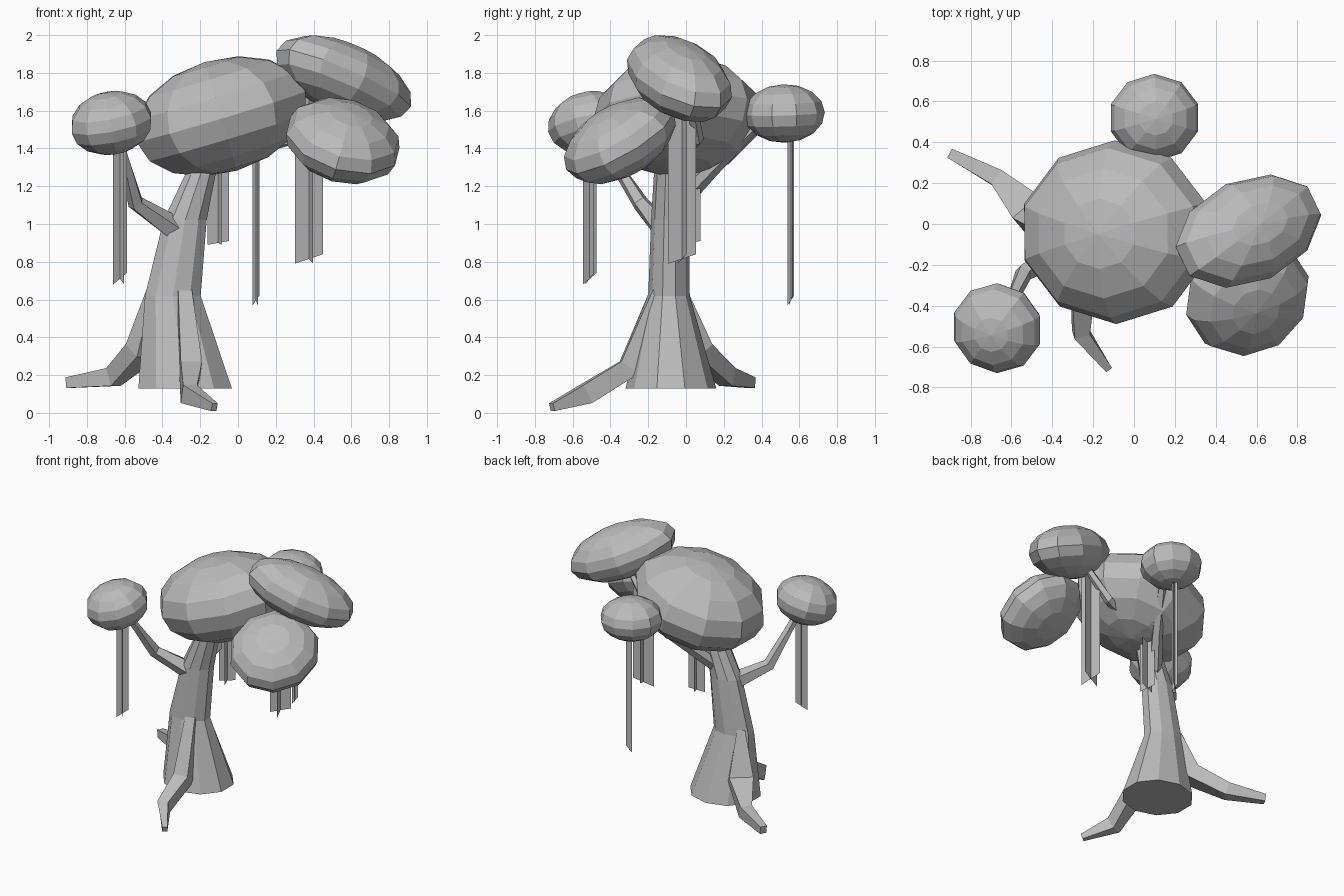
import bpy, bmesh, math
from mathutils import Vector, Matrix

cube = bpy.data.objects.get("Cube")
if cube:
    bpy.data.objects.remove(cube, do_unlink=True)

GREY = (0.5, 0.5, 0.5, 1.0)
mat = bpy.data.materials.new("plain_grey")
mat.use_nodes = True
mat.diffuse_color = GREY
mat.node_tree.nodes["Principled BSDF"].inputs["Base Color"].default_value = GREY


def add_object(name, bm):
    bmesh.ops.recalc_face_normals(bm, faces=bm.faces)
    mesh = bpy.data.meshes.new(name)
    bm.to_mesh(mesh)
    bm.free()
    mesh.materials.append(mat)
    obj = bpy.data.objects.new(name, mesh)
    bpy.context.scene.collection.objects.link(obj)
    return obj


def leaf_ball(name, centre, pole, along, radii):
    """Squashed low-poly sphere: short axis on pole, long axis near along."""
    z = Vector(pole).normalized()
    y = z.cross(Vector(along)).normalized()
    x = y.cross(z)
    turn = Matrix((x, y, z)).transposed().to_4x4()
    bm = bmesh.new()
    bmesh.ops.create_uvsphere(
        bm, u_segments=10, v_segments=8, radius=1,
        matrix=Matrix.Translation(centre) @ turn @ Matrix.Diagonal((*radii, 1)))
    add_object(name, bm)


def loft(name, path, sides, upright=False):
    """Tapered tube through (x, y, z, radius, radius) stations."""
    bm = bmesh.new()
    points = [Vector(p[:3]) for p in path]
    rings = []
    for i, p in enumerate(path):
        a, b = Vector((1, 0, 0)), Vector((0, 1, 0))
        if not upright:
            t = points[min(i + 1, len(path) - 1)] - points[max(i - 1, 0)]
            t.normalize()
            a = t.cross(Vector((0, 0, 1))).normalized()
            b = a.cross(t)
        rings.append([bm.verts.new(points[i] + a * p[3] * math.cos(w) + b * p[4] * math.sin(w))
                      for w in (math.tau * (k + 0.5) / sides for k in range(sides))])
    for lo, hi in zip(rings, rings[1:]):
        for k in range(sides):
            n = (k + 1) % sides
            bm.faces.new((lo[k], lo[n], hi[n], hi[k]))
    bm.faces.new(rings[0])
    bm.faces.new(rings[-1])
    add_object(name, bm)


def vine(name, x, y, top, bottom, width, rise, angle):
    """Two crossed hanging strips with slanted lower ends."""
    bm = bmesh.new()
    for turn in (angle, angle + math.pi / 2):
        d = Vector((math.cos(turn), math.sin(turn), 0)) * width / 2
        base = Vector((x, y, 0))
        corners = [(-d, bottom), (d, bottom + rise), (d, top), (-d, top)]
        bm.faces.new([bm.verts.new(base + off + Vector((0, 0, z))) for off, z in corners])
    add_object(name, bm)


# Foliage
leaf_ball("main_canopy", (-.09, -.04, 1.57), (-.3, -.03, 1), (1, 0, .3), (.49, .45, .3))
leaf_ball("right_small_foliage", (-.67, -.51, 1.535), (-.2, -.22, 1), (1, 0, 0), (.225, .225, .165))
leaf_ball("back_foliage", (.1, .52, 1.585), (.05, -.03, 1), (1, 0, 0), (.225, .215, .155))
leaf_ball("upper_left_foliage", (.56, -.035, 1.77), (.336, .204, .92), (1, .46, -.47), (.405, .255, .185))
leaf_ball("lower_left_foliage", (.555, -.35, 1.44), (.25, -.48, .84), (1, 0, -.25), (.315, .325, .18))

# Trunk
loft("trunk", [(-.28, -.08, .13, .26, .24), (-.345, -.09, .62, .155, .11),
               (-.28, -.085, 1.02, .12, .1), (-.2, -.08, 1.26, .085, .09),
               (-.13, -.06, 1.45, .06, .06)], 10, upright=True)

# Roots
loft("side_root", [(-.44, -.04, .66, .04, .04), (-.5, .05, .33, .12, .08),
                   (-.66, .22, .19, .06, .07), (-.9, .345, .16, .035, .04)], 4)
loft("front_root", [(-.29, -.14, .68, .05, .04), (-.25, -.3, .24, .08, .08),
                    (-.26, -.53, .1, .055, .075), (-.125, -.71, .03, .025, .03)], 4)

# Branches
loft("right_branch", [(-.27, -.09, .93, .07, .07), (-.36, -.13, .99, .065, .065),
                      (-.54, -.24, 1.11, .045, .045), (-.6, -.38, 1.33, .03, .03),
                      (-.65, -.48, 1.5, .025, .025)], 5)
loft("back_branch", [(-.24, -.06, 1.08, .05, .05), (-.1, .13, 1.28, .04, .04),
                     (.04, .35, 1.5, .03, .03), (.1, .5, 1.58, .02, .02)], 5)
loft("left_branch", [(-.15, -.06, 1.35, .05, .05), (.28, .06, 1.45, .035, .035),
                     (.48, .02, 1.7, .025, .025)], 5)

# Hanging vines
vine("right_vine", -.625, -.51, 1.5, .68, .085, .06, .55)
vine("canopy_vine", -.105, .02, 1.4, .89, .12, .02, .3)
vine("left_vine", .375, -.02, 1.72, .79, .155, .05, .3)
vine("back_vine", .095, .555, 1.55, .57, .04, .05, .5)
